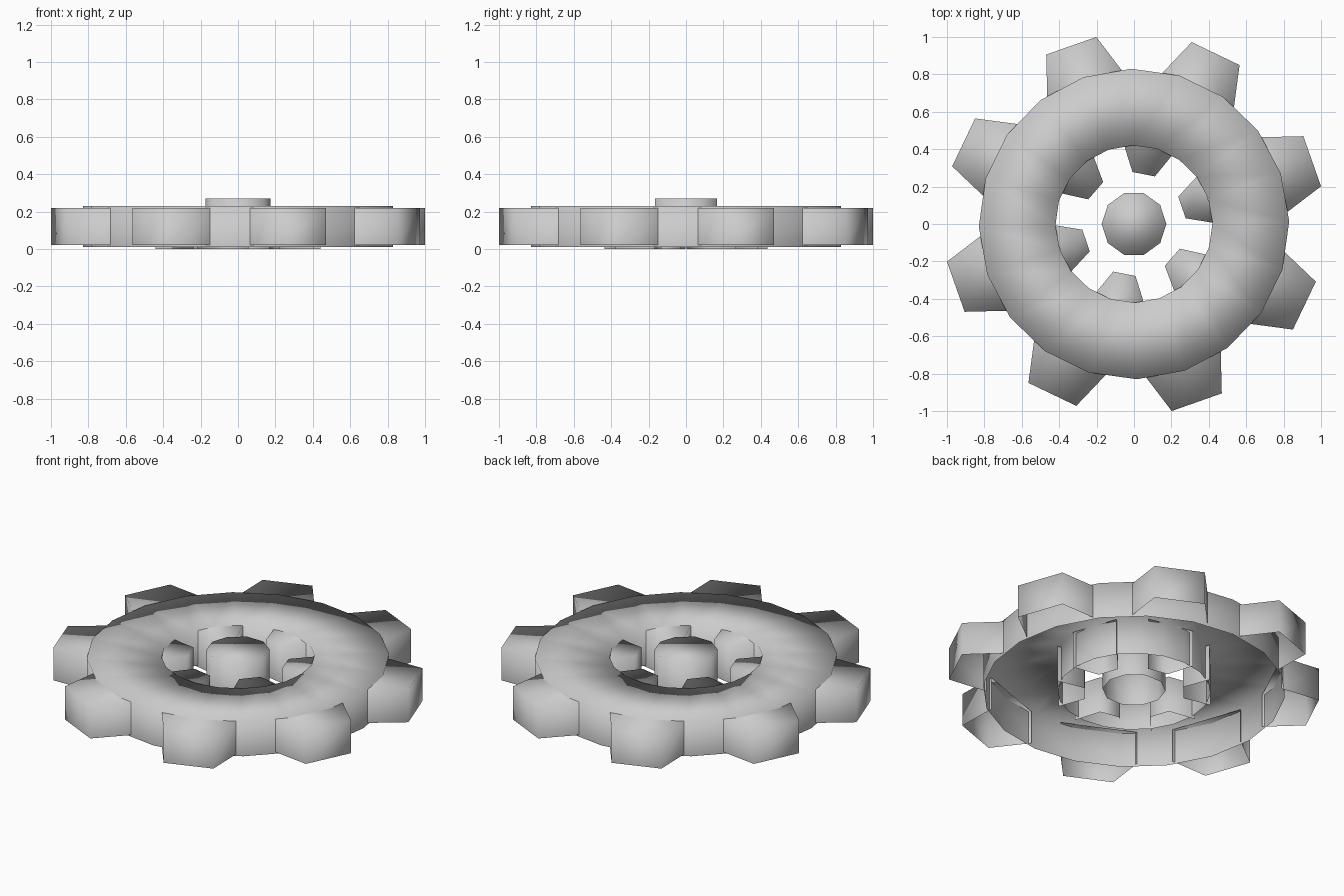
import bpy, bmesh
from math import radians, cos, sin

if "Cube" in bpy.data.objects:
    bpy.data.objects.remove(bpy.data.objects["Cube"])


def polar(r, deg, z):
    return (r * cos(radians(deg)), r * sin(radians(deg)), z)


def finish(name, bm):
    me = bpy.data.meshes.new(name)
    for f in bm.faces:
        f.smooth = True
    bm.to_mesh(me)
    bm.free()
    ob = bpy.data.objects.new(name, me)
    bpy.context.collection.objects.link(ob)
    return ob


def open_prism(bm, outline, z0, z1, closed=True):
    """Thin walls plus a top cap, open underneath; outline is (radius, degrees), counter-clockwise."""
    low = [bm.verts.new(polar(r, a, z0)) for r, a in outline]
    top = [bm.verts.new(polar(r, a, z1)) for r, a in outline]
    n = len(outline)
    for i in range(n if closed else n - 1):
        j = (i + 1) % n
        bm.faces.new((low[i], low[j], top[j], top[i]))
    bm.faces.new(top)


# Ring: flat top with outer and inner skirts, hollow underneath
bm = bmesh.new()
profile = [(0.83, 0.01), (0.83, 0.23), (0.42, 0.23), (0.42, 0.01)]
N = 20
rows = [[bm.verts.new(polar(r, 1 + 360 / N * i, z)) for r, z in profile] for i in range(N)]
for i in range(N):
    a, b = rows[i], rows[(i + 1) % N]
    for k in range(3):
        bm.faces.new((a[k], b[k], b[k + 1], a[k + 1]))
finish("ring_body", bm)

# Eight outer teeth, open at the ring side
bm = bmesh.new()
for k in range(8):
    c = 19.4 + 45 * k
    open_prism(bm, [(0.81, c - 15.5), (1.02, c - 8), (1.02, c + 8), (0.81, c + 15.5)],
               0.02, 0.22, closed=False)
finish("outer_teeth", bm)

# Six inner teeth pointing at the hub
bm = bmesh.new()
for k in range(6):
    c = 19 + 60 * k
    open_prism(bm, [(0.44, c + 18.5), (0.278, c + 12.7), (0.278, c - 12.7), (0.44, c - 18.5)],
               0.0, 0.22, closed=False)
finish("inner_teeth", bm)

# Central hub, open underneath
bm = bmesh.new()
open_prism(bm, [(0.173, 36 * i) for i in range(10)], 0.02, 0.27)
finish("hub", bm)
